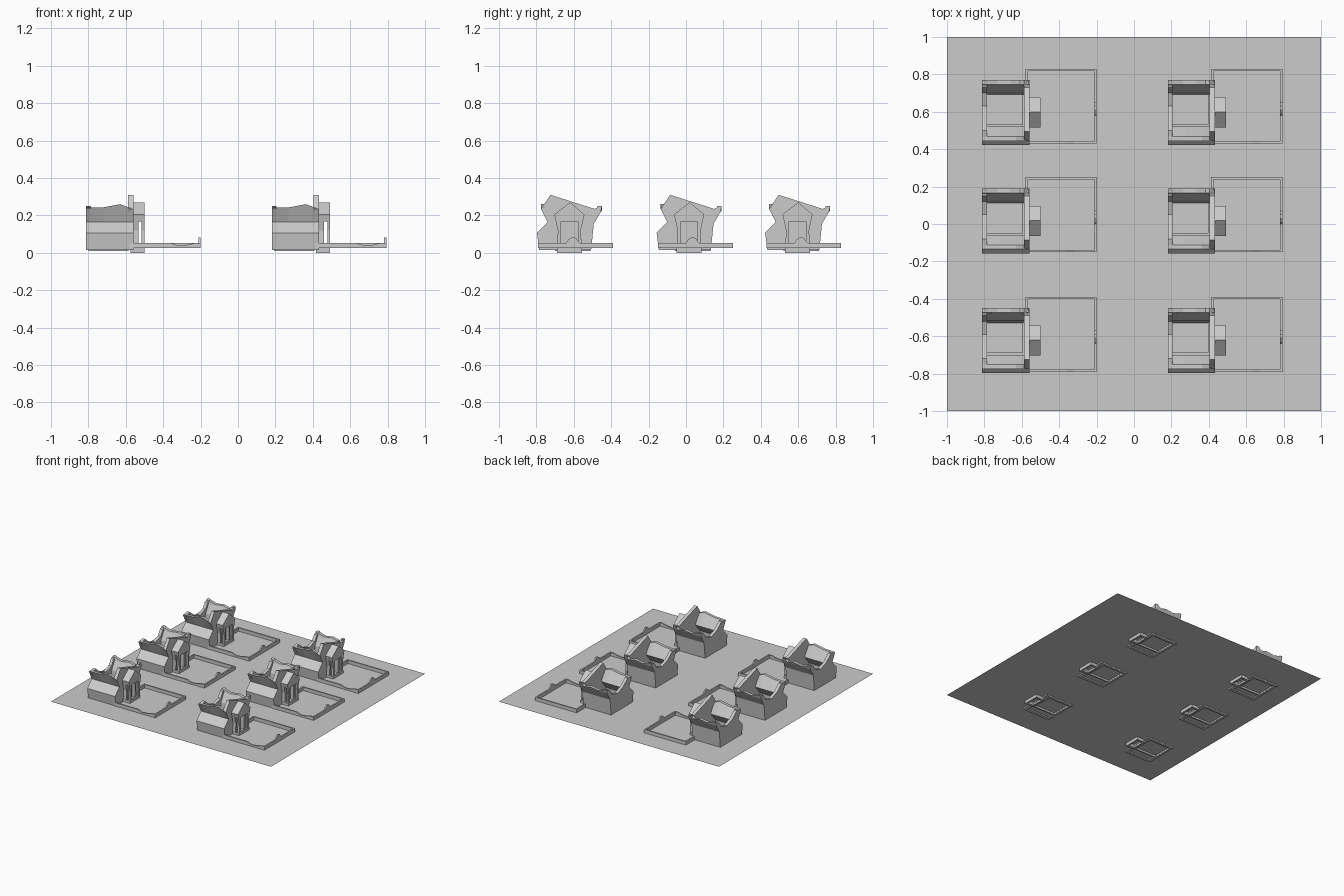
import bpy, bmesh

if "Cube" in bpy.data.objects:
    bpy.data.objects.remove(bpy.data.objects["Cube"])

COLUMNS = (0.0, 0.993)
ROWS = (0.58, 0.0, -0.64)
GROUND = 0.025


def loft(bm, sections):
    """Skin a list of equal-length closed sections and cap both ends."""
    rings = [[bm.verts.new(p) for p in s] for s in sections]
    n = len(rings[0])
    faces = [bm.faces.new(rings[0]), bm.faces.new(rings[-1][::-1])]
    for a, b in zip(rings, rings[1:]):
        for i in range(n):
            j = (i + 1) % n
            faces.append(bm.faces.new((a[i], b[i], b[j], a[j])))
    bmesh.ops.recalc_face_normals(bm, faces=faces)


def slab_x(bm, profile, x0, x1):
    loft(bm, [[(x, y, z) for y, z in profile] for x in (x0, x1)])


def slab_y(bm, profile, y0, y1):
    loft(bm, [[(x, y, z) for x, z in profile] for y in (y0, y1)])


def frame(bm, x0, x1, y0, y1, z0, z1, t):
    """Low rectangular ring of four walls."""
    outer = [(x0, y0), (x1, y0), (x1, y1), (x0, y1)]
    inner = [(x0 + t, y0 + t), (x1 - t, y0 + t), (x1 - t, y1 - t), (x0 + t, y1 - t)]
    for i in range(4):
        j = (i + 1) % 4
        base = [outer[i], outer[j], inner[j], inner[i]]
        loft(bm, [[(x, y, z) for x, y in base] for z in (z0, z1)])


def place(name, bm):
    """Put one linked copy of the part on each of the six plots."""
    me = bpy.data.meshes.new(name)
    bm.to_mesh(me)
    bm.free()
    for dx in COLUMNS:
        for dy in ROWS:
            ob = bpy.data.objects.new(name, me)
            ob.location = (dx, dy, 0)
            bpy.context.collection.objects.link(ob)


# Ground sheet
bpy.ops.mesh.primitive_plane_add(size=2, location=(0, 0, GROUND))
bpy.context.object.name = "ground_sheet"

# Front wall: kinked section with a broken rim
bm = bmesh.new()
rim = [(-0.81, 0.24), (-0.72, 0.243), (-0.63, 0.26), (-0.565, 0.235)]
loft(bm, [[(x, y, z) for y, z in (
    (-0.145, 0.015), (-0.157, 0.107), (-0.10, 0.165), (-0.135, r),
    (-0.112, r), (-0.06, 0.165), (-0.12, 0.095), (-0.12, 0.015))] for x, r in rim])
place("front_wall", bm)

# Back wall: flares outward near the rim
bm = bmesh.new()
rim = [(-0.81, 0.25), (-0.73, 0.228), (-0.66, 0.238), (-0.61, 0.225), (-0.565, 0.25)]
loft(bm, [[(x, y, z) for y, z in (
    (0.133, 0.015), (0.147, 0.155), (0.185, 0.22), (0.191, r),
    (0.166, r), (0.16, 0.22), (0.125, 0.155), (0.11, 0.015))] for x, r in rim])
place("back_wall", bm)

# Side walls: shared outline below, different broken tops
lower_back = [(0.133, 0.015), (0.147, 0.155), (0.185, 0.22), (0.19, 0.25)]
lower_front = [(-0.135, 0.235), (-0.10, 0.165), (-0.157, 0.107), (-0.145, 0.015)]
bm = bmesh.new()
slab_x(bm, lower_back + [(0.15, 0.235), (-0.085, 0.31)] + lower_front, -0.588, -0.56)
place("gable_wall", bm)
bm = bmesh.new()
slab_x(bm, lower_back + [(0.15, 0.235), (0.12, 0.19), (0.05, 0.17), (-0.02, 0.195),
                         (-0.08, 0.245)] + lower_front, -0.812, -0.787)
place("rear_wall", bm)

# Footings that show beneath the ground sheet
bm = bmesh.new()
frame(bm, -0.80, -0.585, -0.06, 0.13, 0.01, 0.035, 0.012)
place("house_footing", bm)

# Porch: two door frames joined by a solid gable
bm = bmesh.new()
arch = [(-0.05, 0), (-0.045, 0.12), (-0.064, 0.205), (0.02, 0.27), (0.097, 0.205),
        (0.078, 0.12), (0.083, 0), (0.062, 0), (0.062, 0.168), (-0.028, 0.168), (-0.028, 0)]
slab_x(bm, arch, -0.575, -0.533)
slab_x(bm, arch, -0.515, -0.50)
slab_x(bm, [(-0.055, 0.168)] + arch[2:5] + [(0.088, 0.168)], -0.533, -0.515)
frame(bm, -0.575, -0.50, -0.05, 0.083, 0.0, 0.045, 0.012)
place("porch", bm)

# Yard walls with worn tops and a broken gate stub
bm = bmesh.new()
z0, z1, t = GROUND, 0.053, 0.012
slab_y(bm, [(-0.58, z0), (-0.20, z0), (-0.20, z1), (-0.23, z1), (-0.27, 0.043),
            (-0.32, 0.038), (-0.36, z1), (-0.58, z1)], -0.15, -0.15 + t)
slab_y(bm, [(-0.58, z0), (-0.20, z0), (-0.20, z1), (-0.58, z1)], 0.25 - t, 0.25)
slab_x(bm, [(-0.15, z0), (0.25, z0), (0.25, z1), (0.07, z1), (0.06, 0.065),
            (0.05, 0.08), (0.03, 0.083), (0.01, 0.07), (0.0, z1), (-0.15, z1)], -0.20 - t, -0.20)
slab_x(bm, [(-0.15, z0), (0.25, z0), (0.25, z1), (-0.15, z1)], -0.58, -0.58 + t)
place("yard_wall", bm)
